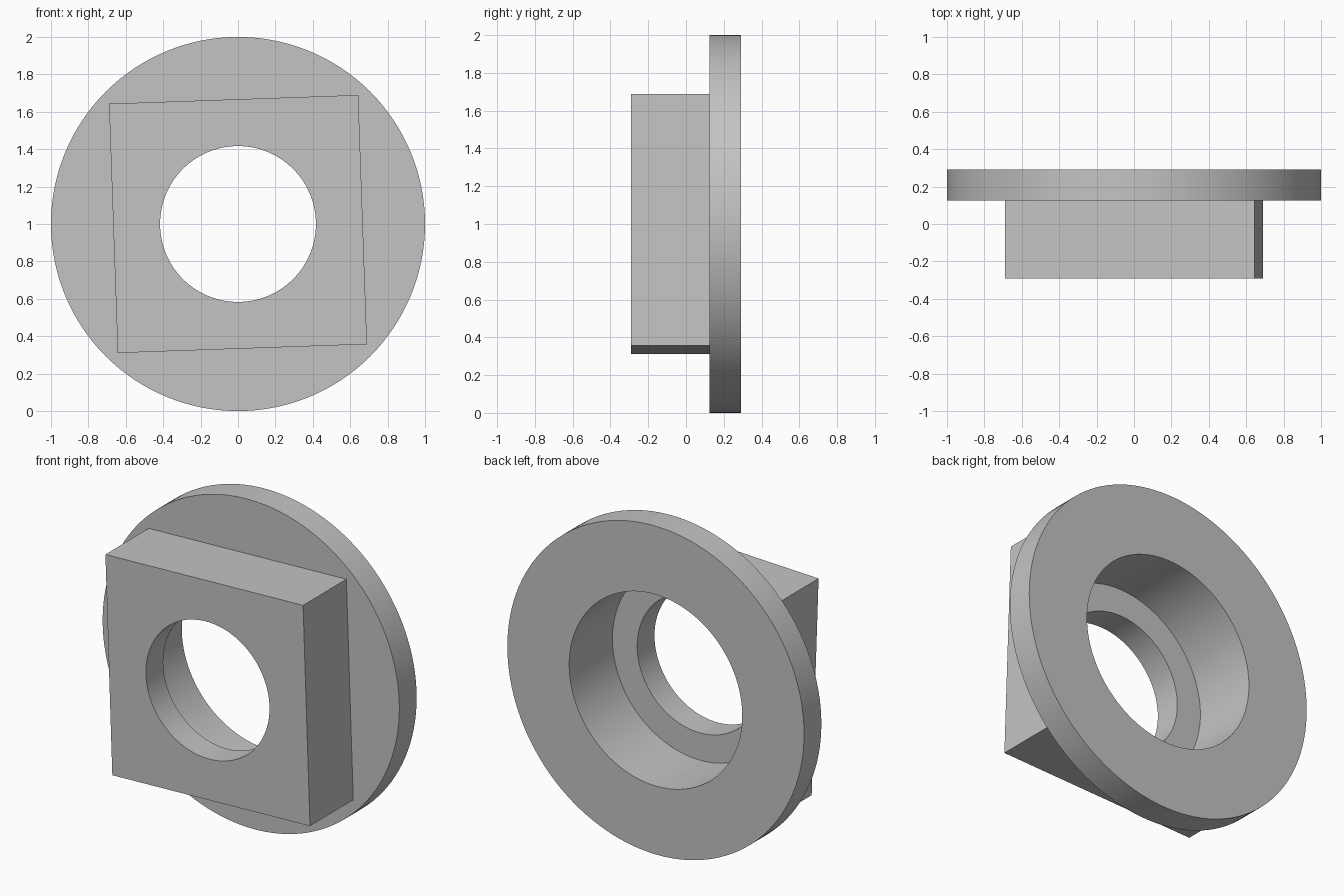
import bpy
from math import radians

if "Cube" in bpy.data.objects:
    bpy.data.objects.remove(bpy.data.objects["Cube"], do_unlink=True)

UNIT = 1 / 12             # every size is a whole number of twelfths
FRONT, BACK = -3.5 * UNIT, 3.5 * UNIT
FLANGE_FRONT = BACK - 2 * UNIT
LEDGE = FRONT + 2 * UNIT  # step between the two bores
CENTRE_Z = 1.0

grey = bpy.data.materials.new("plain grey")
grey.use_nodes = True
grey.diffuse_color = (0.55, 0.55, 0.55, 1)
grey.node_tree.nodes["Principled BSDF"].inputs["Base Color"].default_value = grey.diffuse_color


def disc(name, radius, y0, y1):
    """Cylinder lying along y between y0 and y1."""
    bpy.ops.mesh.primitive_cylinder_add(
        vertices=128, radius=radius, depth=y1 - y0,
        location=(0, (y0 + y1) / 2, CENTRE_Z), rotation=(radians(90), 0, 0))
    ob = bpy.context.object
    ob.name = name
    ob.data.materials.append(grey)
    return ob


def combine(body, tool, operation):
    """Apply a boolean to the body and drop the tool."""
    tool.hide_render = True
    mod = body.modifiers.new(operation.lower(), "BOOLEAN")
    mod.operation, mod.solver, mod.object = operation, "EXACT", tool
    bpy.context.view_layer.objects.active = body
    bpy.ops.object.modifier_apply(modifier=mod.name)
    bpy.data.objects.remove(tool, do_unlink=True)


# Round flange at the back
body = disc("flanged_block", 1.0, FLANGE_FRONT, BACK)

# Square block in front, turned slightly and sunk into the flange
block_back = FLANGE_FRONT + UNIT
bpy.ops.mesh.primitive_cube_add(
    size=1, location=(0, (FRONT + block_back) / 2, CENTRE_Z), rotation=(0, radians(-2), 0))
block = bpy.context.object
block.name = "square_block"
block.scale = (16 * UNIT, block_back - FRONT, 16 * UNIT)
block.data.materials.append(grey)
bpy.context.view_layer.update()
combine(body, block, "UNION")

# Narrow through hole and wide bore from the back
combine(body, disc("through_hole", 5 * UNIT, FRONT - 0.2, BACK + 0.2), "DIFFERENCE")
combine(body, disc("wide_bore", 7 * UNIT, LEDGE, BACK + 0.2), "DIFFERENCE")

# Smooth round walls, sharp rims
bpy.ops.object.select_all(action="DESELECT")
body.select_set(True)
bpy.context.view_layer.objects.active = body
bpy.ops.object.transform_apply(location=True, rotation=True, scale=True)
bpy.ops.object.shade_smooth_by_angle(angle=radians(30))
